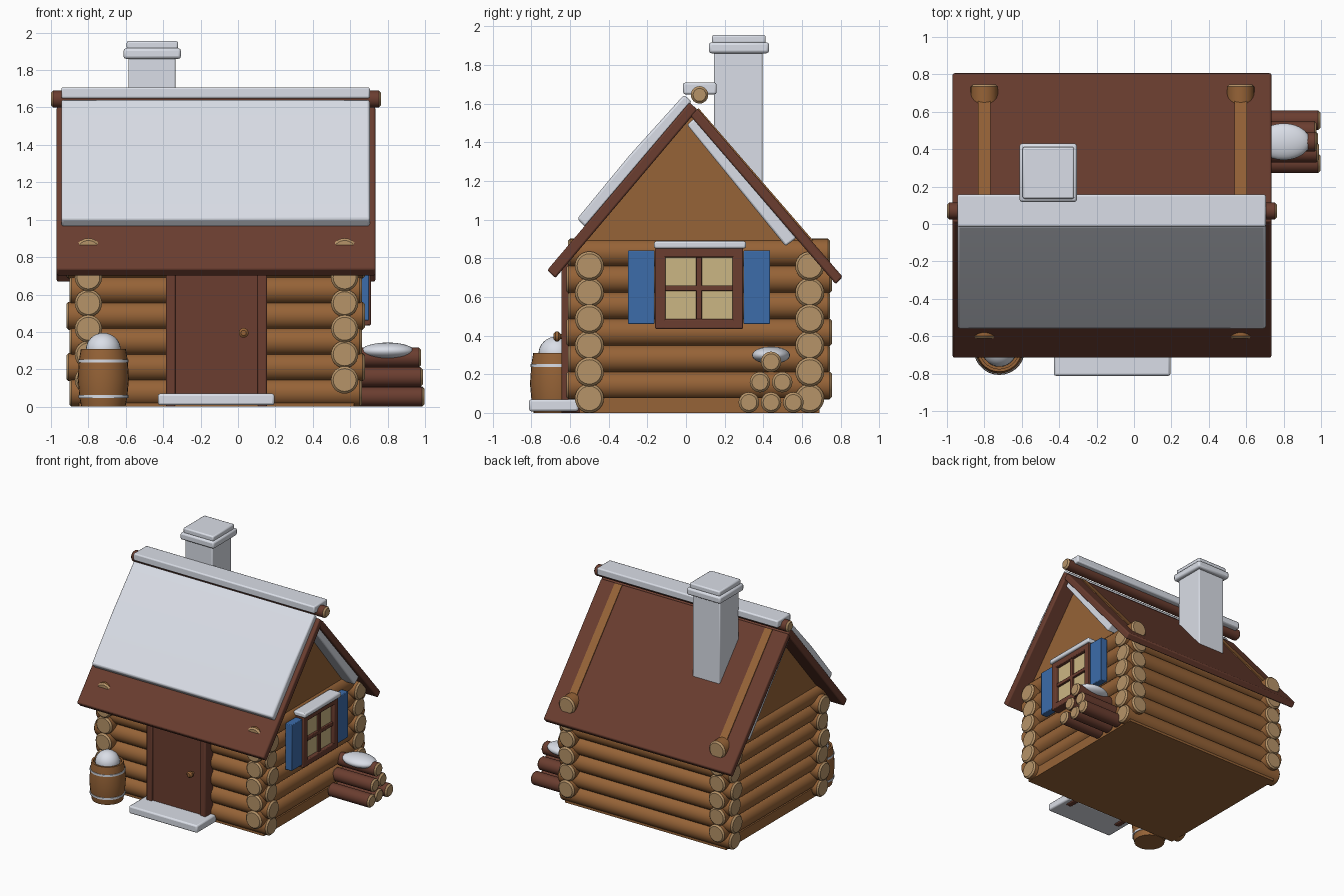
import bpy, bmesh, math
from mathutils import Vector, Matrix

if "Cube" in bpy.data.objects:
    bpy.data.objects.remove(bpy.data.objects["Cube"])


def material(name, rgb):
    m = bpy.data.materials.new(name)
    m.diffuse_color = (*rgb, 1)
    m.use_nodes = True
    m.node_tree.nodes["Principled BSDF"].inputs["Base Color"].default_value = m.diffuse_color
    return m


WOOD = material("log wood", (0.305, 0.125, 0.038))
BARK = material("dark red wood", (0.145, 0.047, 0.029))
GRAIN = material("end grain", (0.47, 0.295, 0.14))
SNOW = material("snow", (0.70, 0.73, 0.80))
BLUE = material("shutter blue", (0.045, 0.15, 0.40))
GLASS = material("warm glass", (0.60, 0.47, 0.23))


def finish(bm, name, mats, bevel=0.0, angle=40):
    """Turn a bmesh into an object, with optional rounded edges."""
    bmesh.ops.recalc_face_normals(bm, faces=bm.faces)
    me = bpy.data.meshes.new(name)
    bm.to_mesh(me)
    bm.free()
    ob = bpy.data.objects.new(name, me)
    bpy.context.collection.objects.link(ob)
    for m in mats:
        me.materials.append(m)
    if bevel:
        mod = ob.modifiers.new("bevel", 'BEVEL')
        mod.width, mod.segments, mod.limit_method = bevel, 2, 'ANGLE'
    bpy.ops.object.select_all(action='DESELECT')
    ob.select_set(True)
    bpy.context.view_layer.objects.active = ob
    bpy.ops.object.shade_smooth_by_angle(angle=math.radians(angle))
    return ob


def box(name, x, y, z, mat, bevel=0.008):
    bm = bmesh.new()
    bmesh.ops.create_cube(bm, size=1)
    for v in bm.verts:
        v.co = [(a + b) / 2 + c * (b - a) for (a, b), c in zip((x, y, z), v.co)]
    return finish(bm, name, [mat], bevel)


def prism(name, profile, x0, x1, mat, bevel=0.01):
    """Extrude a (y, z) outline along x."""
    bm = bmesh.new()
    face = bm.faces.new([bm.verts.new((x0, y, z)) for y, z in profile])
    ext = bmesh.ops.extrude_face_region(bm, geom=[face])["geom"]
    for v in ext:
        if isinstance(v, bmesh.types.BMVert):
            v.co.x = x1
    return finish(bm, name, [mat], bevel)


def lathe(name, profile, matrix, mats, rule=None, sides=24):
    """Revolve an (r, height) profile; rule(height, r) picks the colour."""
    bm = bmesh.new()
    rings = [[bm.verts.new(matrix @ Vector((r * math.cos(2 * math.pi * i / sides),
              r * math.sin(2 * math.pi * i / sides), h))) for i in range(sides)] for r, h in profile]
    for k, (a, b) in enumerate(zip(rings, rings[1:])):
        for i in range(sides):
            j = (i + 1) % sides
            f = bm.faces.new((a[i], a[j], b[j], b[i]))
            if rule:
                f.material_index = rule(k)
    for ring, k in ((rings[0], 0), (rings[-1], len(profile) - 2)):
        f = bm.faces.new(ring)
        if rule:
            f.material_index = rule(k)
    return finish(bm, name, mats, 0, 35)


def log(name, axis, start, end, a, b, r, mat):
    """Log along x or y with rounded, pale end grain."""
    if axis == 'x':
        m = Matrix.Translation((0, a, b)) @ Matrix.Rotation(math.pi / 2, 4, 'Y')
    else:
        m = Matrix.Translation((a, 0, b)) @ Matrix.Rotation(-math.pi / 2, 4, 'X')
    c = 0.012
    prof = [(r - c, start), (r, start + c), (r, end - c), (r - c, end)]
    return lathe(name, prof, m, [mat, GRAIN], lambda k: 0 if k == 1 else 1)


def mound(name, loc, size):
    bm = bmesh.new()
    bmesh.ops.create_uvsphere(bm, u_segments=28, v_segments=16, radius=1)
    bmesh.ops.transform(bm, verts=bm.verts,
                        matrix=Matrix.Translation(loc) @ Matrix.Diagonal((*size, 1)))
    return finish(bm, name, [SNOW])


# Log walls: the two directions interlock at the corners
for i in range(6):
    jig = 0.008 * (-1) ** i
    for side, y in (("front", -0.5), ("back", 0.64)):
        log(f"{side}_wall_log", 'x', -0.91 + jig, 0.67 - jig, y, 0.075 + i * 0.137, 0.075, WOOD)
    for side, x in (("left", -0.80), ("right", 0.57)):
        log(f"{side}_wall_log", 'y', -0.615 - jig / 2, 0.75 + jig / 2, x, 0.143 + i * 0.137, 0.073, WOOD)
box("cabin_core", (-0.85, 0.62), (-0.55, 0.69), (0.0, 0.08), WOOD, 0)
box("cabin_inner", (-0.81, 0.58), (-0.51, 0.64), (0.05, 0.88), WOOD, 0)

# Gables, which just break through the back roof
for side, x in (("left", -0.80), ("right", 0.57)):
    prism(side + "_gable", [(-0.57, 0.88), (0.668, 0.88), (0.065, 1.576)], x - 0.033, x + 0.033, WOOD, 0)

# Roof slabs, ridge pole and snow
prism("roof_front", [(-0.718, 0.738), (0.018, 1.606), (0.06, 1.568), (-0.676, 0.697)], -0.97, 0.735, BARK)
prism("roof_back", [(0.058, 1.575), (0.81, 0.704), (0.775, 0.665), (0.02, 1.54)], -0.97, 0.735, BARK)
log("ridge_pole", 'x', -1.0, 0.765, 0.07, 1.645, 0.045, BARK)
prism("snow_front", [(-0.562, 1.005), (-0.29, 1.335), (-0.01, 1.645), (0.03, 1.61), (-0.522, 0.96)],
      -0.945, 0.705, SNOW, 0.012)
prism("snow_back", [(0.045, 1.525), (0.572, 0.905), (0.515, 0.862), (0.005, 1.49)], -0.945, 0.705, SNOW)
box("snow_ridge", (-0.945, 0.705), (-0.015, 0.158), (1.648, 1.708), SNOW, 0.01)

# Chimney with cap and snow
prism("chimney", [(0.145, 1.45), (0.145, 1.87), (0.395, 1.87), (0.395, 1.16)], -0.585, -0.335, SNOW, 0.008)
box("chimney_cap", (-0.612, -0.305), (0.118, 0.43), (1.86, 1.917), SNOW, 0.014)
box("chimney_snow", (-0.595, -0.32), (0.135, 0.412), (1.91, 1.955), SNOW, 0.01)

# Door, frame, knob and step
box("door", (-0.34, 0.11), (-0.63, -0.54), (0.03, 0.78), BARK)
for name, x in (("left", (-0.385, -0.335)), ("right", (0.105, 0.155))):
    box(name + "_door_post", x, (-0.645, -0.54), (0.0, 0.78), BARK)
lathe("door_knob", [(0.012, 0), (0.014, 0.02), (0.026, 0.03), (0.026, 0.045), (0.014, 0.055)],
      Matrix.Translation((0.03, -0.63, 0.395)) @ Matrix.Rotation(math.pi / 2, 4, 'X'), [WOOD])
box("door_step", (-0.428, 0.195), (-0.812, -0.555), (0.008, 0.07), SNOW, 0.012)

# Window on the right wall with shutters and snowy ledge
box("window_glass", (0.60, 0.682), (-0.12, 0.26), (0.47, 0.82), GLASS, 0)
for y in ((-0.16, -0.105), (0.24, 0.295)):
    box("window_side", (0.60, 0.71), y, (0.435, 0.855), BARK, 0.006)
for z in ((0.435, 0.485), (0.805, 0.855)):
    box("window_rail", (0.60, 0.71), (-0.155, 0.29), z, BARK, 0.006)
box("window_bar_upright", (0.60, 0.70), (0.053, 0.083), (0.46, 0.83), BARK, 0.004)
box("window_bar_level", (0.60, 0.70), (-0.13, 0.27), (0.63, 0.66), BARK, 0.004)
for y in ((-0.30, -0.162), (0.297, 0.435)):
    box("shutter", (0.64, 0.70), y, (0.46, 0.84), BLUE, 0.005)
box("window_snow", (0.62, 0.728), (-0.165, 0.31), (0.85, 0.888), SNOW, 0.01)

# Barrel with hoops and snow heap
spot = Matrix.Translation((-0.72, -0.67, 0))
lathe("barrel", [(0.118, 0.0), (0.128, 0.05), (0.137, 0.15), (0.130, 0.25), (0.120, 0.31),
                 (0.105, 0.31), (0.105, 0.285)], spot, [WOOD], None, 28)
for z in (0.055, 0.245):
    lathe("barrel_hoop", [(0.12, z - 0.008), (0.134, z - 0.008), (0.134, z + 0.008), (0.12, z + 0.008)],
          spot, [SNOW], None, 28)
mound("barrel_snow", (-0.72, -0.67, 0.305), (0.093, 0.093, 0.09))

# Firewood pyramid with snow
for row in range(3):
    for i in range(3 - row):
        log("firewood", 'x', 0.62, 0.997 - row * 0.009 - (i % 2) * 0.012,
            0.325 + row * 0.0575 + i * 0.115, 0.054 + row * 0.105, 0.053, BARK)
mound("firewood_snow", (0.80, 0.44, 0.298), (0.142, 0.098, 0.045))
